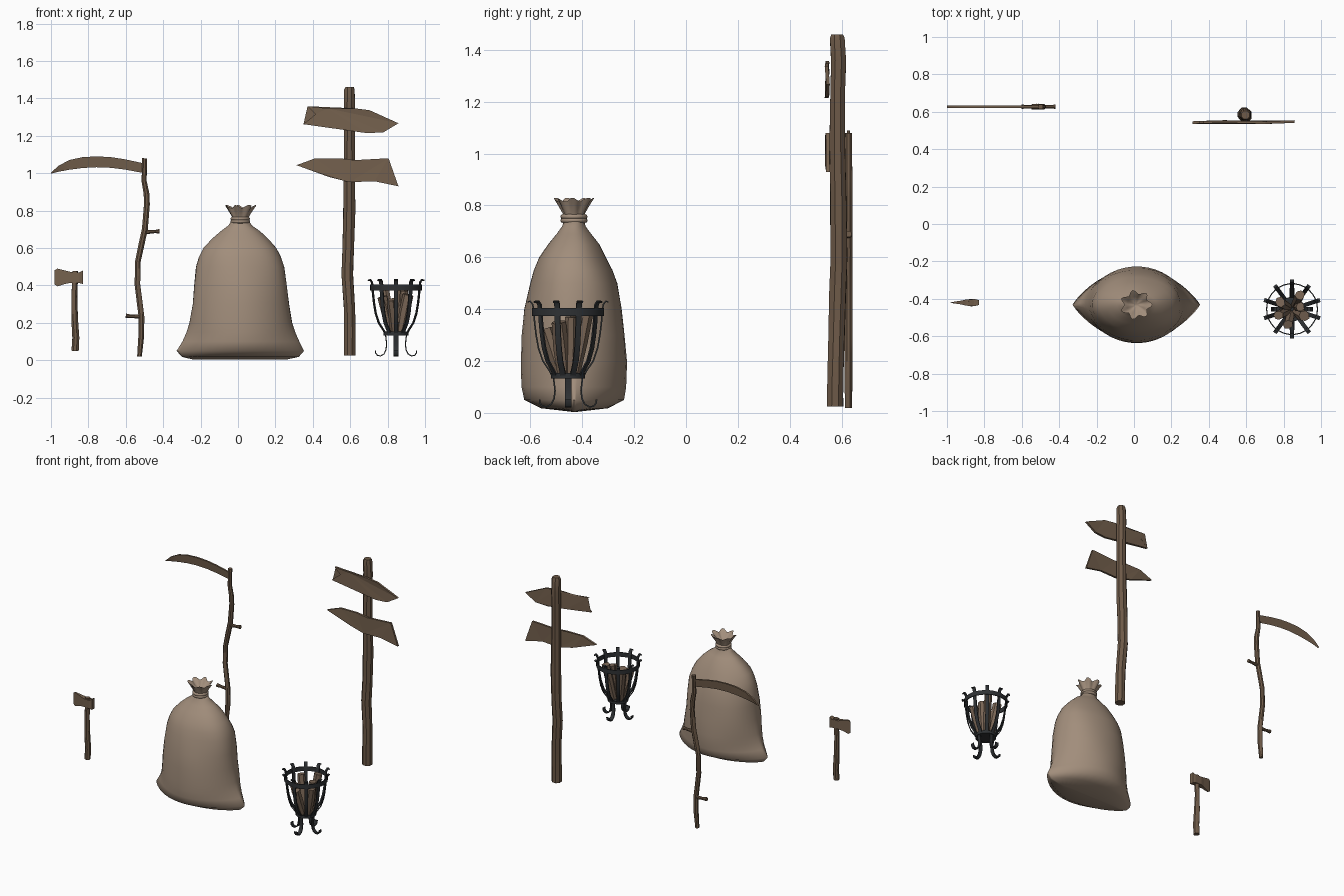
import bpy, bmesh, math, random
from mathutils import Vector

random.seed(4)


def mat(name, r, g, b):
    m = bpy.data.materials.new(name)
    m.diffuse_color = (r, g, b, 1)
    return m


CLOTH = mat("sack cloth", 0.36, 0.27, 0.20)
WOOD = mat("brown wood", 0.155, 0.102, 0.065)
BOARD = mat("weathered blade and board brown", 0.175, 0.118, 0.075)
IRON = mat("dark iron", 0.028, 0.031, 0.034)
LOG = mat("log wood", 0.19, 0.13, 0.09)


def finish(bm, name, m, smooth=None):
    bmesh.ops.recalc_face_normals(bm, faces=bm.faces[:])
    me = bpy.data.meshes.new(name)
    bm.to_mesh(me)
    bm.free()
    me.materials.append(m)
    ob = bpy.data.objects.new(name, me)
    bpy.context.collection.objects.link(ob)
    if smooth:
        bpy.context.view_layer.objects.active = ob
        ob.select_set(True)
        bpy.ops.object.shade_smooth_by_angle(angle=math.radians(smooth))
        ob.select_set(False)
    return ob


def loft(bm, rings, caps=True):
    vs = [[bm.verts.new(p) for p in ring] for ring in rings]
    n = len(vs[0])
    for a, b in zip(vs, vs[1:]):
        for i in range(n):
            j = (i + 1) % n
            bm.faces.new((a[i], a[j], b[j], b[i]))
    if caps:
        bm.faces.new(vs[0][::-1])
        bm.faces.new(vs[-1])


def tube(bm, path, radii, n=8, rough=0.0):
    pts = [Vector(p) for p in path]
    rings = []
    for i, p in enumerate(pts):
        d = (pts[min(i + 1, len(pts) - 1)] - pts[max(i - 1, 0)]).normalized()
        ref = Vector((0, 1, 0)) if abs(d.y) < 0.9 else Vector((1, 0, 0))
        u = ref.cross(d).normalized()
        w = d.cross(u)
        rings.append([p + (u * math.cos(t) + w * math.sin(t)) * radii[i]
                      * (1 + random.uniform(-rough, rough))
                      for t in [(k + 0.5) * math.tau / n for k in range(n)]])
    loft(bm, rings)


def plate(bm, outline, y, half, wave=0.0):
    # flat outline in x,z given thickness along y
    def at(s):
        return [(x, y + s * half + wave * math.sin(x * 16), z) for x, z in outline]
    loft(bm, [at(-1), at(1)])
    bmesh.ops.triangulate(bm, faces=[f for f in bm.faces if len(f.verts) > 4])


# --- axe
bm = bmesh.new()
tube(bm, [(-0.872, -0.42, 0.05), (-0.868, -0.42, 0.12), (-0.874, -0.42, 0.22),
          (-0.875, -0.42, 0.34), (-0.870, -0.42, 0.478)],
     [0.021, 0.020, 0.019, 0.016, 0.016], 8, 0.08)
finish(bm, "axe_handle", WOOD, 40)
bm = bmesh.new()
loft(bm, [[(x, -0.42 - h, z0), (x, -0.42 + h, z0), (x, -0.42 + h, z1), (x, -0.42 - h, z1)]
          for x, z0, z1, h in [(-0.98, 0.405, 0.482, 0.001), (-0.965, 0.395, 0.49, 0.004),
                               (-0.925, 0.408, 0.48, 0.010), (-0.895, 0.414, 0.472, 0.017),
                               (-0.848, 0.413, 0.470, 0.018), (-0.828, 0.407, 0.481, 0.013)]])
finish(bm, "axe_head", BOARD)

# --- scythe
SY = 0.627
bm = bmesh.new()
tube(bm, [(-0.50, SY, 1.08), (-0.502, SY, 0.957), (-0.489, SY, 0.89), (-0.487, SY, 0.834),
          (-0.498, SY, 0.70), (-0.518, SY, 0.61), (-0.535, SY, 0.53), (-0.538, SY, 0.406),
          (-0.526, SY, 0.31), (-0.516, SY, 0.23), (-0.518, SY, 0.12), (-0.527, SY, 0.02)],
     [0.014, 0.015] + [0.0165] * 9 + [0.014], 8, 0.05)
tube(bm, [(-0.495, SY, 0.685), (-0.445, SY, 0.688), (-0.42, SY, 0.69)], [0.013, 0.009, 0.013], 8)
tube(bm, [(-0.515, SY, 0.232), (-0.57, SY, 0.235), (-0.60, SY, 0.238)], [0.013, 0.009, 0.013], 8)
finish(bm, "scythe_handle", WOOD, 40)
bm = bmesh.new()
rows = [(-1.0, 0.998, 1.002), (-0.96, 1.008, 1.04), (-0.90, 1.019, 1.071), (-0.83, 1.028, 1.086),
        (-0.757, 1.032, 1.09), (-0.68, 1.029, 1.086), (-0.607, 1.020, 1.075), (-0.50, 1.0, 1.052)]
loft(bm, [[(x, SY, a), (x, SY + 0.006, b), (x, SY - 0.006, b)] for x, a, b in rows])
finish(bm, "scythe_blade", BOARD, 40)

# --- sack: z, x range, y range, pointedness of the corners
N = 42
prof = [(0.004, -0.24, 0.26, -0.44, -0.42, 1.0), (0.018, -0.30, 0.325, -0.56, -0.30, 1.5),
        (0.05, -0.328, 0.353, -0.625, -0.238, 1.75), (0.10, -0.297, 0.328, -0.635, -0.230, 1.6),
        (0.15, -0.275, 0.306, -0.637, -0.228, 1.4), (0.20, -0.26, 0.290, -0.637, -0.227, 1.2),
        (0.30, -0.243, 0.272, -0.632, -0.235, 1.05), (0.40, -0.233, 0.262, -0.622, -0.246, 1.0),
        (0.50, -0.222, 0.250, -0.600, -0.265, 1.0), (0.55, -0.207, 0.233, -0.587, -0.284, 1.0),
        (0.60, -0.183, 0.207, -0.567, -0.310, 1.0), (0.65, -0.138, 0.162, -0.533, -0.335, 1.0),
        (0.69, -0.092, 0.118, -0.500, -0.366, 1.0), (0.72, -0.052, 0.075, -0.478, -0.388, 1.0),
        (0.75, -0.033, 0.055, -0.468, -0.394, 1.0)]
rings = []
for z, xa, xb, ya, yb, p in prof:
    ring = []
    for k in range(N):
        t = k * math.tau / N
        s = math.sin(t)
        fold = 1 + (0.012 * math.sin(5 * t + 9 * z) if z > 0.25 else 0)
        ring.append(((xa + xb) / 2 + (xb - xa) / 2 * math.cos(t) * fold,
                     (ya + yb) / 2 + (yb - ya) / 2 * math.copysign(abs(s) ** p, s) * fold, z))
    rings.append(ring)
bm = bmesh.new()
loft(bm, rings)
finish(bm, "sack_body", CLOTH, 60)

# gathered frill above the tie
bm = bmesh.new()
rings = []
for z, r, w in [(0.745, 0.038, 0.03), (0.77, 0.046, 0.08), (0.80, 0.062, 0.14),
                (0.822, 0.075, 0.16), (0.818, 0.068, 0.16), (0.795, 0.045, 0.12), (0.775, 0.012, 0)]:
    rings.append([((0.012 + r * (1 + w * math.cos(7 * t)) * math.cos(t)),
                   -0.432 + 0.92 * r * (1 + w * math.cos(7 * t)) * math.sin(t),
                   z + 0.05 * w * math.cos(7 * t + 0.6)) for t in [k * math.tau / N for k in range(N)]])
loft(bm, rings)
finish(bm, "sack_frill", CLOTH, 50)
for i, z in enumerate((0.742, 0.757)):
    bpy.ops.mesh.primitive_torus_add(location=(0.012, -0.432, z), major_radius=0.043,
                                     minor_radius=0.0095, major_segments=24, minor_segments=8)
    ob = bpy.context.object
    ob.name = "sack_tie_%d" % (i + 1)
    ob.data.materials.append(CLOTH)
    bpy.ops.object.shade_smooth_by_angle(angle=math.radians(60))
    ob.select_set(False)

# --- signpost
bm = bmesh.new()
tube(bm, [(0.597, 0.575, 0.025), (0.598, 0.577, 0.15), (0.597, 0.58, 0.27), (0.584, 0.585, 0.46),
          (0.590, 0.59, 0.60), (0.595, 0.588, 0.80), (0.596, 0.584, 1.05), (0.596, 0.585, 1.25),
          (0.596, 0.588, 1.36), (0.596, 0.583, 1.445), (0.596, 0.583, 1.46)],
     [0.033] * 3 + [0.034] * 3 + [0.032, 0.031, 0.031, 0.030, 0.024], 8, 0.05)
finish(bm, "sign_post", WOOD, 30)
boards = {
    "upper_sign_board": [(0.372, 1.358), (0.48, 1.347), (0.623, 1.347), (0.703, 1.337), (0.858, 1.267),
                         (0.778, 1.219), (0.692, 1.214), (0.543, 1.235), (0.35, 1.262), (0.414, 1.315)],
    "lower_sign_board": [(0.313, 1.043), (0.414, 1.08), (0.543, 1.08), (0.623, 1.07), (0.805, 1.08),
                         (0.858, 0.93), (0.73, 0.957), (0.596, 0.952), (0.489, 0.979)]}
for name, outline in boards.items():
    bm = bmesh.new()
    plate(bm, outline, 0.545, 0.007, 0.003)
    finish(bm, name, BOARD)

# --- fire basket
BX, BY = 0.845, -0.455


def strap(bm, path, ang, width, thick=0.006):
    # flat bar following an (r, z) path at one angle round the basket
    out = Vector((math.cos(ang), math.sin(ang), 0))
    side = Vector((-math.sin(ang), math.cos(ang), 0)) * width / 2
    rings = []
    for i, (r, z) in enumerate(path):
        a, b = path[max(i - 1, 0)], path[min(i + 1, len(path) - 1)]
        d = Vector((b[0] - a[0], b[1] - a[1])).normalized()
        c = Vector((BX, BY, z)) + out * r
        nrm = (out * d.y - Vector((0, 0, d.x))) * thick / 2
        rings.append([c + side + nrm, c - side + nrm, c - side - nrm, c + side - nrm])
    loft(bm, rings)


bm = bmesh.new()
bar = [(0.060, 0.140), (0.070, 0.160), (0.097, 0.20), (0.114, 0.25), (0.123, 0.30), (0.129, 0.35),
       (0.132, 0.39), (0.136, 0.418), (0.146, 0.431), (0.156, 0.427)]
for k in range(10):
    strap(bm, bar, -math.pi / 2 + k * math.tau / 10, 0.022)
finish(bm, "basket_bars", IRON, 40)
bm = bmesh.new()
leg = [(0.058, 0.148), (0.054, 0.12), (0.050, 0.085), (0.054, 0.055), (0.064, 0.034),
       (0.082, 0.023), (0.099, 0.026), (0.109, 0.038), (0.110, 0.052)]
for k in range(4):
    strap(bm, leg, k * math.pi / 2, 0.025)
finish(bm, "basket_legs", IRON, 40)


def hoop(name, r, z0, z1, thick=0.006):
    bm = bmesh.new()
    rings = []
    for k in range(31):
        t = k * math.tau / 30
        c, s = math.cos(t), math.sin(t)
        rings.append([(BX + q * c, BY + q * s, z) for q, z in
                      ((r, z0), (r, z1), (r - thick, z1), (r - thick, z0))])
    loft(bm, rings, False)
    bmesh.ops.remove_doubles(bm, verts=bm.verts[:], dist=1e-5)
    finish(bm, name, IRON, 40)


hoop("basket_top_hoop", 0.139, 0.374, 0.404)
hoop("basket_bottom_hoop", 0.066, 0.133, 0.153)
bm = bmesh.new()
tube(bm, [(BX, BY, 0.136), (BX, BY, 0.146)], [0.061, 0.061], 20)
finish(bm, "basket_floor", IRON)

# logs leaning outward in the basket: angle, tip distance, tip height, radius
bm = bmesh.new()
for deg, r, z, rad in [(150, 0.075, 0.385, 0.027), (60, 0.085, 0.40, 0.026), (-30, 0.075, 0.35, 0.029),
                       (-105, 0.085, 0.325, 0.026), (205, 0.08, 0.34, 0.025), (15, 0.045, 0.37, 0.024)]:
    c, s = math.cos(math.radians(deg)), math.sin(math.radians(deg))
    tube(bm, [(BX + q * c, BY + q * s, h) for q, h in
              ((0.028, 0.15), ((0.028 + r) / 2, (0.15 + z) / 2), (r, z))],
         [rad * 0.85, rad, rad], 7, 0.12)
finish(bm, "basket_logs", LOG, 30)
